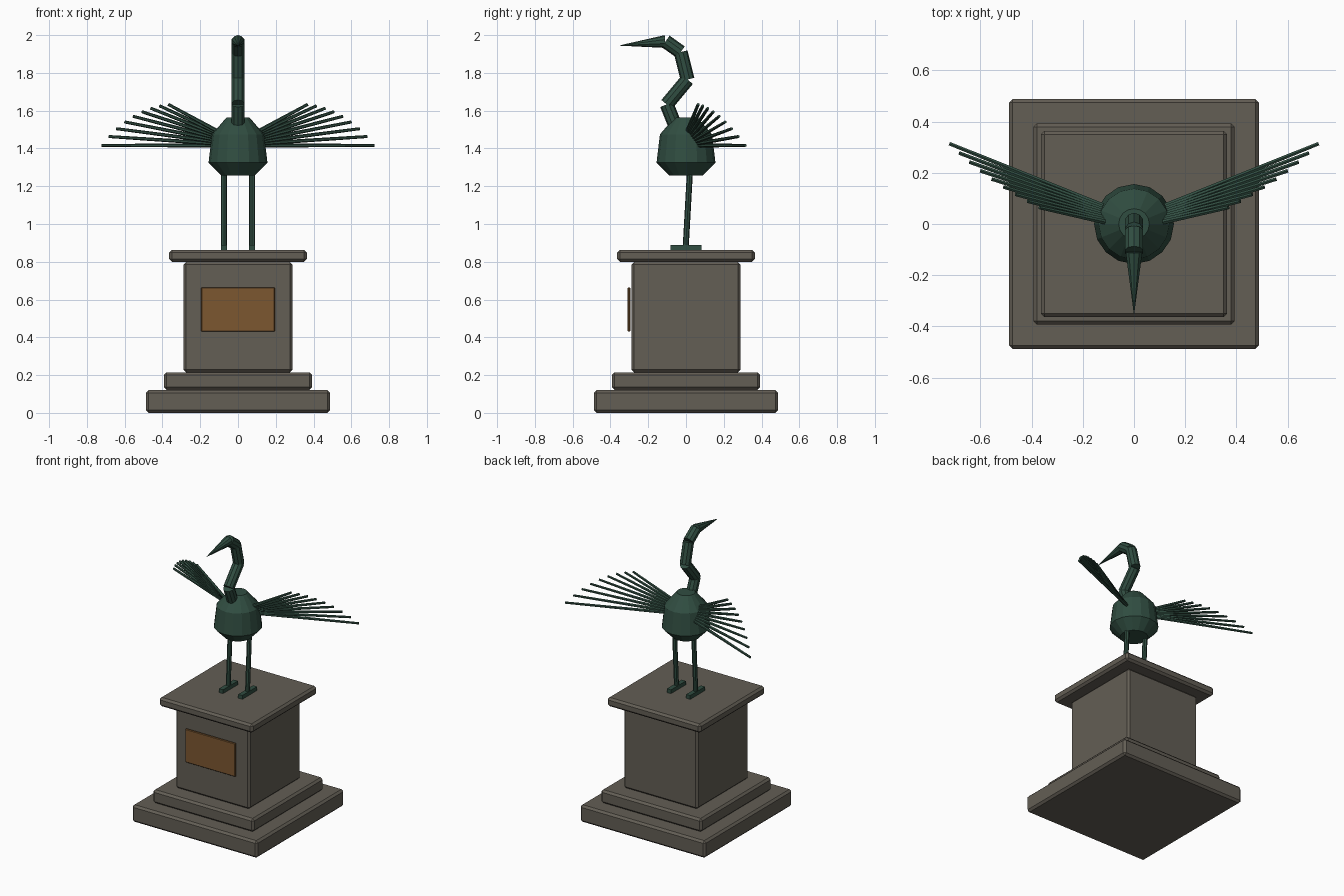
import bpy, bmesh, math
from mathutils import Vector

if "Cube" in bpy.data.objects:
    bpy.data.objects.remove(bpy.data.objects["Cube"])


def material(name, rgb):
    m = bpy.data.materials.new(name)
    m.diffuse_color = (*rgb, 1)
    m.use_nodes = True
    m.node_tree.nodes["Principled BSDF"].inputs["Base Color"].default_value = m.diffuse_color
    return m


STONE = material("grey stone", (0.125, 0.112, 0.09))
VERDIGRIS = material("dark green bronze", (0.03, 0.075, 0.053))
BRONZE = material("brown bronze", (0.2, 0.095, 0.03))


def finish(name, bm, mat):
    bmesh.ops.recalc_face_normals(bm, faces=bm.faces)
    mesh = bpy.data.meshes.new(name)
    bm.to_mesh(mesh)
    bm.free()
    mesh.materials.append(mat)
    ob = bpy.data.objects.new(name, mesh)
    bpy.context.collection.objects.link(ob)
    return ob


def block(name, lo, hi, mat, bevel=0.0):
    lo, hi = Vector(lo), Vector(hi)
    bm = bmesh.new()
    bmesh.ops.create_cube(bm, size=1)
    for v in bm.verts:
        v.co = (lo + hi) / 2 + Vector(a * b for a, b in zip(v.co, hi - lo))
    if bevel:
        bmesh.ops.bevel(bm, geom=bm.edges[:], offset=bevel, segments=1, affect='EDGES')
    return finish(name, bm, mat)


def add_rod(bm, a, b, r1, r2, sides):
    a, b = Vector(a), Vector(b)
    d = b - a
    mat = d.to_track_quat('Z', 'Y').to_matrix().to_4x4()
    mat.translation = (a + b) / 2
    bmesh.ops.create_cone(bm, cap_ends=True, segments=sides, radius1=r1,
                          radius2=r2, depth=d.length, matrix=mat)


def rod(name, a, b, r1, r2, sides, mat):
    bm = bmesh.new()
    add_rod(bm, a, b, r1, r2, sides)
    return finish(name, bm, mat)


# Stepped stone pedestal
for name, h, z0, z1 in [("plinth_base", 0.488, 0.0, 0.12), ("plinth_step", 0.393, 0.122, 0.215),
                        ("pedestal_shaft", 0.288, 0.215, 0.8), ("pedestal_cap", 0.364, 0.8, 0.862)]:
    block(name, (-h, -h, z0), (h, h, z1), STONE, 0.014)

# Blank plaque on the front
block("plaque", (-0.195, -0.309, 0.43), (0.195, -0.295, 0.665), BRONZE, 0.004)

# Turned body
bm = bmesh.new()
rings = []
N = 16
for r, z in [(0.09, 1.257), (0.156, 1.325), (0.138, 1.475), (0.06, 1.565)]:
    rings.append([bm.verts.new((r * math.cos(2 * math.pi * i / N),
                                r * math.sin(2 * math.pi * i / N), z)) for i in range(N)])
for lower, upper in zip(rings, rings[1:]):
    for i in range(N):
        j = (i + 1) % N
        bm.faces.new((lower[i], lower[j], upper[j], upper[i]))
bm.faces.new(rings[0])
bm.faces.new(rings[-1])
finish("body", bm, VERDIGRIS)

# Curved neck of straight lengths, then the beak
path = [(0, -0.055, 1.515), (0, -0.102, 1.633), (0, 0.008, 1.765), (0, -0.028, 1.91), (0, -0.108, 1.967)]
for i, (a, b) in enumerate(zip(path, path[1:])):
    rod(f"neck_{i + 1}", a, b, 0.037, 0.037, 10, VERDIGRIS)
rod("beak", (0, -0.11, 1.966), (0, -0.35, 1.945), 0.034, 0.001, 10, VERDIGRIS)

FEATHERS = 9
for side, s in (("left", -1), ("right", 1)):
    # Leg and foot
    rod(f"{side}_leg", (s * 0.075, -0.002, 0.87), (s * 0.075, 0.022, 1.3), 0.016, 0.016, 8, VERDIGRIS)
    block(f"{side}_foot", (s * 0.075 - 0.016, -0.082, 0.863),
          (s * 0.075 + 0.016, 0.083, 0.89), VERDIGRIS)
    # Wing: fan of feathers from short and raised to long and level
    bm = bmesh.new()
    for k in range(FEATHERS):
        t = k / (FEATHERS - 1)
        root = Vector((0.1, 0.005 + 0.058 * t, 1.487 - 0.071 * t))
        elev = math.radians(28 * (1 - t))
        sweep = math.radians(12.5 + 9.5 * t)
        length = 0.312 + 0.358 * t
        d = Vector((math.cos(sweep) * math.cos(elev), math.sin(sweep) * math.cos(elev), math.sin(elev)))
        tip = root + d * length
        add_rod(bm, (s * root.x, root.y, root.z), (s * tip.x, tip.y, tip.z), 0.011, 0.008, 6)
    finish(f"{side}_wing", bm, VERDIGRIS)
